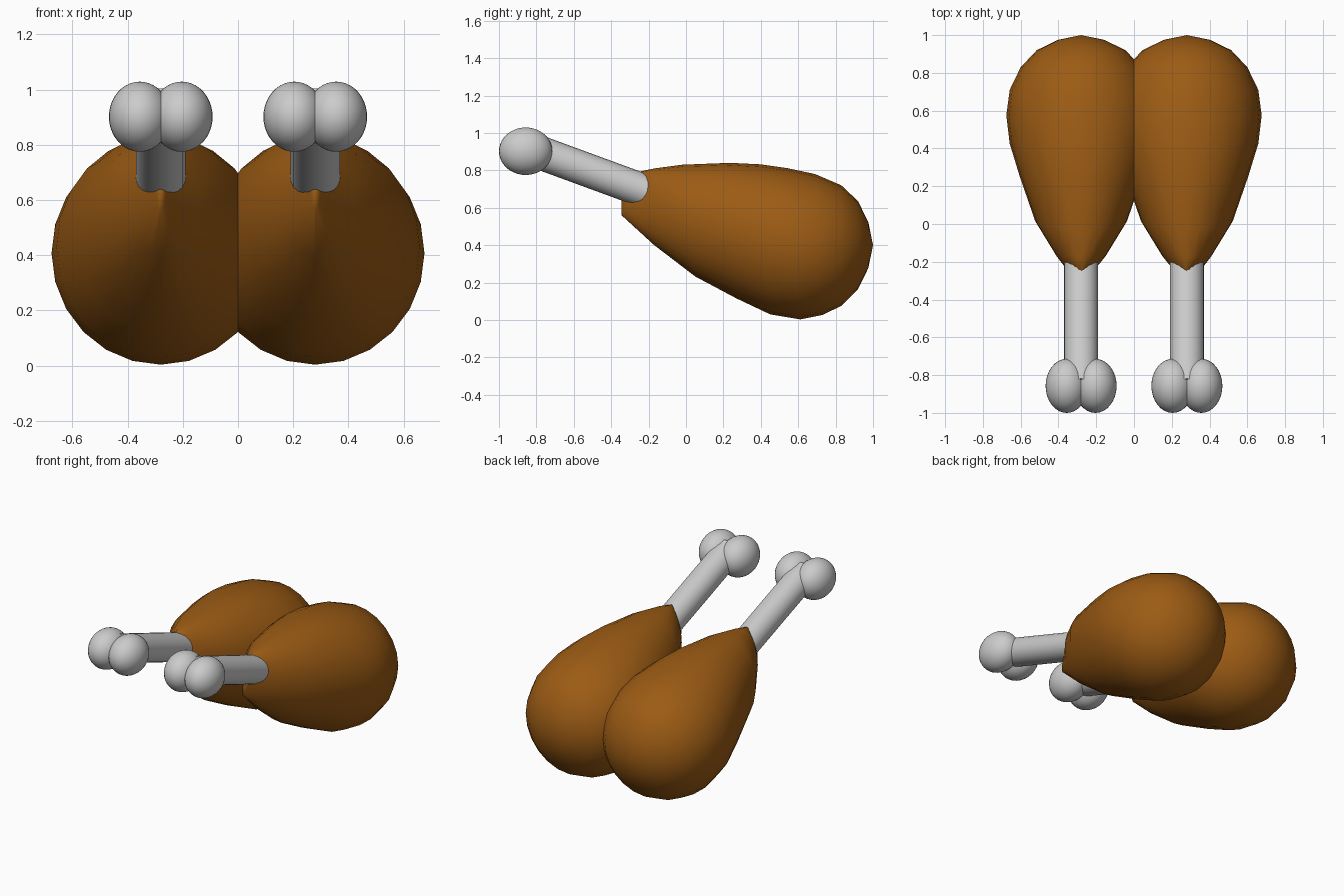
import bpy, bmesh
from math import sin, cos, tau
from mathutils import Matrix, Vector

if "Cube" in bpy.data.objects:
    bpy.data.objects.remove(bpy.data.objects["Cube"])

CX = 0.28  # sideways offset of each drumstick


def finish(bm, name, mat=None, angle=None):
    """Turn a bmesh into a smooth object mirrored across x = 0."""
    bmesh.ops.recalc_face_normals(bm, faces=bm.faces)
    me = bpy.data.meshes.new(name)
    bm.to_mesh(me)
    bm.free()
    ob = bpy.data.objects.new(name, me)
    bpy.context.collection.objects.link(ob)
    bpy.ops.object.select_all(action='DESELECT')
    ob.select_set(True)
    bpy.context.view_layer.objects.active = ob
    if angle:
        bpy.ops.object.shade_smooth_by_angle(angle=angle)
    else:
        bpy.ops.object.shade_smooth()
    if mat:
        me.materials.append(mat)
    mod = ob.modifiers.new("mirror", 'MIRROR')
    mod.use_mirror_merge = False
    return ob


brown = bpy.data.materials.new("roast_brown")
brown.diffuse_color = (0.33, 0.105, 0.007, 1)
brown.use_nodes = True
brown.node_tree.nodes["Principled BSDF"].inputs["Base Color"].default_value = brown.diffuse_color

# meat: lofted oval rings (top y, top z, bottom y, bottom z, half width)
rings = [
    (0.975, 0.522, 0.975, 0.278, 0.122),
    (0.92, 0.635, 0.92, 0.165, 0.235),
    (0.83, 0.72, 0.83, 0.075, 0.32),
    (0.69, 0.78, 0.73, 0.027, 0.378),
    (0.54, 0.812, 0.61, 0.003, 0.396),
    (0.40, 0.832, 0.45, 0.03, 0.378),
    (0.235, 0.84, 0.27, 0.115, 0.325),
    (-0.02, 0.83, 0.05, 0.232, 0.243),
    (-0.17, 0.81, -0.17, 0.40, 0.13),
    (-0.265, 0.79, -0.345, 0.56, 0.02),
]
N = 24
bm = bmesh.new()
loops = []
for ty, tz, by, bz, w in rings:
    mid = Vector((CX, (ty + by) / 2, (tz + bz) / 2))
    up = Vector((0, (ty - by) / 2, (tz - bz) / 2))
    loops.append([bm.verts.new(mid + up * cos(tau * i / N) + Vector((w * sin(tau * i / N), 0, 0)))
                  for i in range(N)])
pole = bm.verts.new((CX, 1.0, 0.40))
nose = bm.verts.new((CX, -0.345, 0.66))
for i in range(N):
    j = (i + 1) % N
    for a, b in zip(loops, loops[1:]):
        bm.faces.new((a[i], a[j], b[j], b[i]))
    bm.faces.new((pole, loops[0][j], loops[0][i]))
    bm.faces.new((nose, loops[-1][i], loops[-1][j]))
finish(bm, "meat", brown)

# bone shaft: tilted cylinder running into the meat
a, b = Vector((CX, -0.85, 0.92)), Vector((CX, -0.10, 0.645))
d = b - a
bm = bmesh.new()
bmesh.ops.create_cone(bm, cap_ends=True, segments=24, radius1=0.09, radius2=0.09, depth=d.length,
                      matrix=Matrix.Translation((a + b) / 2) @ d.to_track_quat('Z', 'Y').to_matrix().to_4x4())
finish(bm, "bone_shaft", angle=0.7)

# bone knuckles: two overlapping stretched balls at the end
bm = bmesh.new()
for s in (-1, 1):
    bmesh.ops.create_uvsphere(bm, u_segments=32, v_segments=20, radius=1,
                              matrix=Matrix.Translation((CX + s * 0.076, -0.857, 0.902))
                              @ Matrix.Diagonal((0.112, 0.143, 0.127, 1)))
finish(bm, "bone_knuckles")
